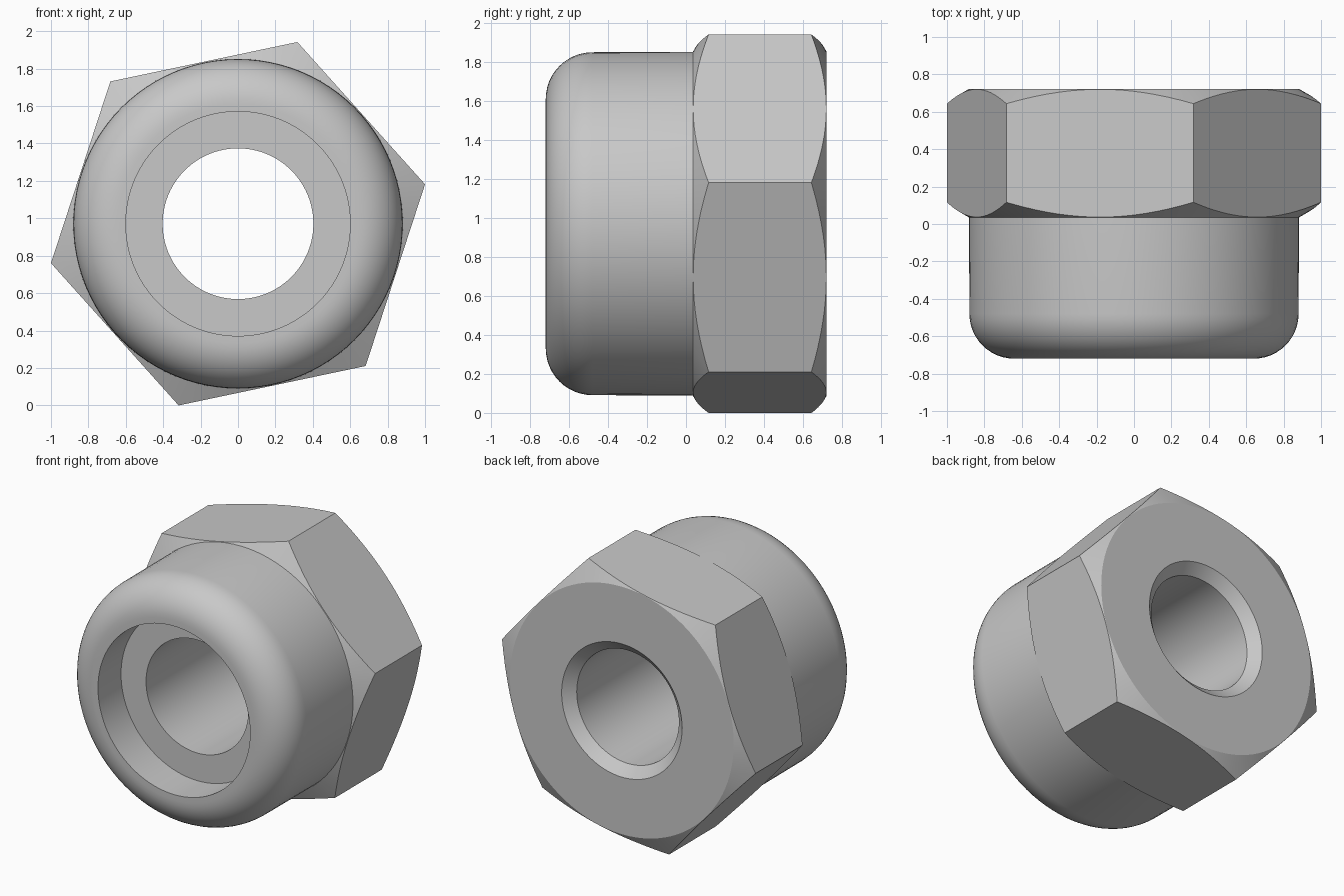
import bpy
import bmesh
import math
from mathutils import Matrix, Vector

if "Cube" in bpy.data.objects:
    bpy.data.objects.remove(bpy.data.objects["Cube"], do_unlink=True)

CENTRE_Z = 0.971
HEX_RADIUS = 1.022
HEX_TURN = math.radians(11.9)
SEGMENTS = 96


def make_object(name, bm):
    bmesh.ops.recalc_face_normals(bm, faces=bm.faces)
    mesh = bpy.data.meshes.new(name)
    bm.to_mesh(mesh)
    bm.free()
    obj = bpy.data.objects.new(name, mesh)
    bpy.context.collection.objects.link(obj)
    obj.location.z = CENTRE_Z
    return obj


def revolve(name, profile):
    """Spin a closed (radius, y) profile about the y axis."""
    bm = bmesh.new()
    verts = [bm.verts.new((r, y, 0)) for r, y in profile]
    edges = [bm.edges.new((v, verts[i - 1])) for i, v in enumerate(verts)]
    bmesh.ops.spin(bm, geom=verts + edges, cent=(0, 0, 0), axis=(0, 1, 0),
                   angle=math.tau, steps=SEGMENTS, use_merge=True)
    bmesh.ops.remove_doubles(bm, verts=bm.verts, dist=1e-5)
    return make_object(name, bm)


def hex_prism(name, half_length):
    bm = bmesh.new()
    ring = [bm.verts.new((HEX_RADIUS * math.cos(a), -half_length, HEX_RADIUS * math.sin(a)))
            for a in (HEX_TURN + k * math.pi / 3 for k in range(6))]
    face = bm.faces.new(ring)
    out = bmesh.ops.extrude_face_region(bm, geom=[face])
    top = [g for g in out["geom"] if isinstance(g, bmesh.types.BMVert)]
    bmesh.ops.translate(bm, verts=top, vec=(0, 2 * half_length, 0))
    return make_object(name, bm)


# Turned profile: rounded collar, chamfered flange, bevelled bore, insert recess
fillet = [(0.64 + 0.24 * math.sin(a), -0.48 - 0.24 * math.cos(a))
          for a in (k * math.pi / 24 for k in range(13))]
flange = [(0.882, 0.035), (1.055, 0.135), (1.055, 0.625), (0.882, 0.722)]
bore = [(0.475, 0.722), (0.403, 0.655), (0.403, -0.46), (0.6, -0.46), (0.6, -0.72)]
nut = revolve("lock_nut", fillet + flange + bore)

# Wrench flats: keep only what lies inside the hexagon
cutter = hex_prism("hexagon_cutter", 1.0)
cutter.hide_render = True
flats = nut.modifiers.new("wrench_flats", "BOOLEAN")
flats.operation = "INTERSECT"
flats.solver = "EXACT"
flats.object = cutter

bpy.ops.object.select_all(action="DESELECT")
nut.select_set(True)
bpy.context.view_layer.objects.active = nut
bpy.ops.object.modifier_apply(modifier=flats.name)
bpy.data.objects.remove(cutter, do_unlink=True)
bpy.ops.object.shade_smooth_by_angle(angle=math.radians(25))

# Plain metal
steel = bpy.data.materials.new("grey_steel")
steel.use_nodes = True
colour = (0.58, 0.58, 0.58, 1)
steel.diffuse_color = colour
steel.node_tree.nodes["Principled BSDF"].inputs["Base Color"].default_value = colour
nut.data.materials.clear()
nut.data.materials.append(steel)
